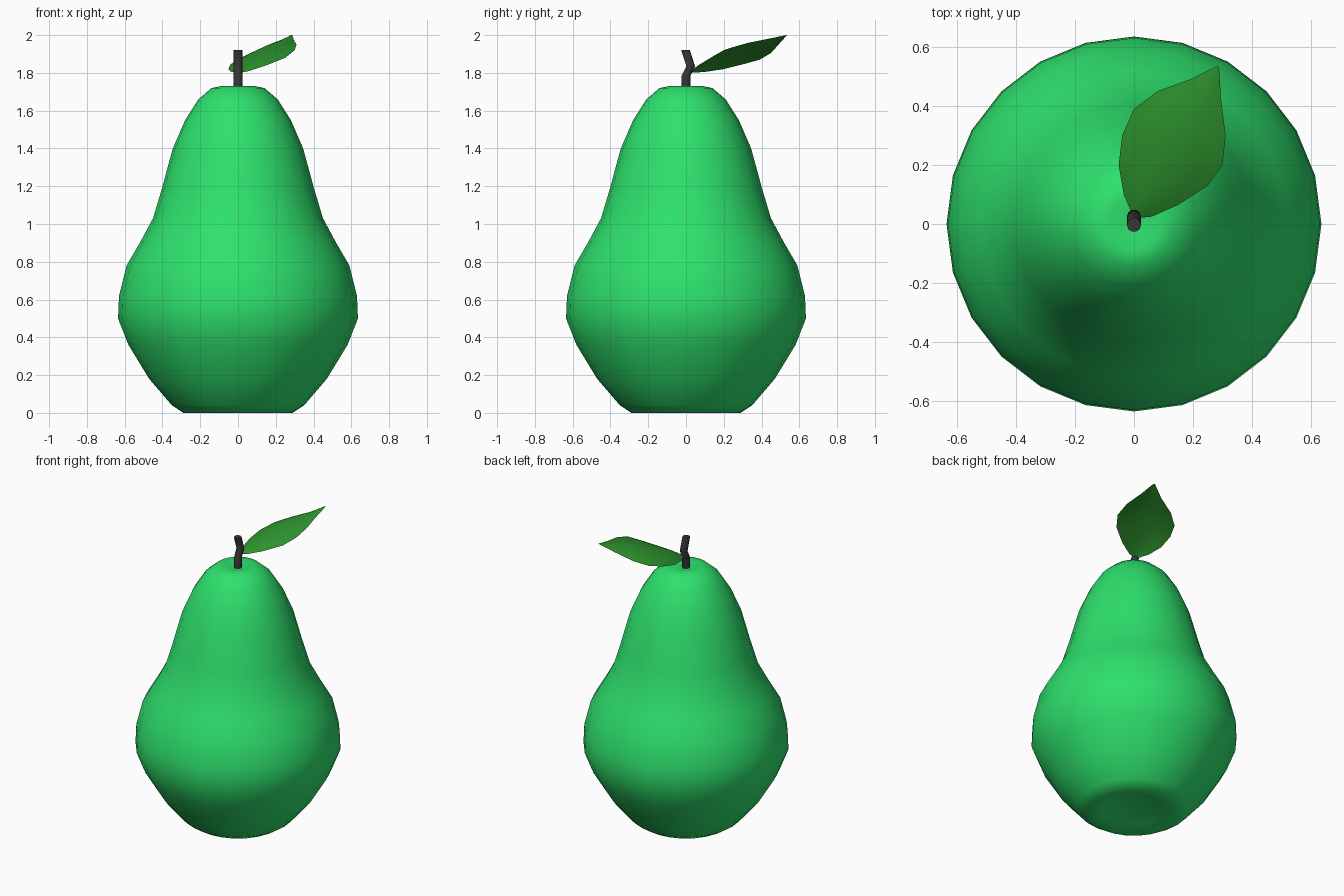
import bpy, bmesh, math
from mathutils import Vector

cube = bpy.data.objects.get("Cube")
if cube:
    bpy.data.objects.remove(cube, do_unlink=True)


def make_material(name, rgb):
    mat = bpy.data.materials.new(name)
    mat.use_nodes = True
    mat.diffuse_color = (*rgb, 1)
    mat.node_tree.nodes["Principled BSDF"].inputs["Base Color"].default_value = (*rgb, 1)
    return mat


def finish(name, bm, mat, angle):
    bmesh.ops.recalc_face_normals(bm, faces=bm.faces)
    mesh = bpy.data.meshes.new(name)
    bm.to_mesh(mesh)
    bm.free()
    mesh.materials.append(mat)
    obj = bpy.data.objects.new(name, mesh)
    bpy.context.collection.objects.link(obj)
    bpy.ops.object.select_all(action="DESELECT")
    obj.select_set(True)
    bpy.context.view_layer.objects.active = obj
    bpy.ops.object.shade_smooth_by_angle(angle=math.radians(angle))
    return obj


def loft(bm, rings, closed):
    """Join rows of points with quads."""
    rows = [[bm.verts.new(p) for p in ring] for ring in rings]
    for a, b in zip(rows, rows[1:]):
        n = len(a)
        for i in range(n if closed else n - 1):
            j = (i + 1) % n
            bm.faces.new((a[i], a[j], b[j], b[i]))
    return rows


def circle(centre, radius, sides):
    angles = [2 * math.pi * i / sides for i in range(sides)]
    return [Vector(centre) + Vector((radius * math.cos(a), radius * math.sin(a), 0)) for a in angles]


skin = make_material("pear green", (0.027, 0.75, 0.15))
leaf_green = make_material("leaf green", (0.027, 0.30, 0.027))
bark = make_material("stem grey", (0.04, 0.037, 0.042))

# Fruit: turned profile of (radius, height), with dimpled ends
profile = [(0.10, 0.04), (0.20, 0.015), (0.29, 0.0), (0.35, 0.04), (0.47, 0.18), (0.58, 0.36),
           (0.635, 0.5), (0.63, 0.62), (0.59, 0.78), (0.52, 0.9), (0.45, 1.03), (0.405, 1.18),
           (0.345, 1.4), (0.28, 1.55), (0.21, 1.66), (0.14, 1.72), (0.09, 1.73), (0.03, 1.715)]
bm = bmesh.new()
rows = loft(bm, [circle((0, 0, z), r, 24) for r, z in profile], True)
bm.faces.new(rows[0])
bm.faces.new(rows[-1])
finish("fruit", bm, skin, 60)

# Stem: bent tube
path = [(0, 0, 1.70), (0, 0, 1.785), (0, 0.025, 1.835), (0, -0.003, 1.922)]
bm = bmesh.new()
rows = loft(bm, [circle(p, 0.024, 10) for p in path], True)
bm.faces.new(rows[0])
bm.faces.new(rows[-1])
finish("stem", bm, bark, 50)

# Leaf: thin sheet between two edge curves, bowed across its width
left_edge = [(0, 0.02, 1.8), (-0.035, 0.1, 1.805), (-0.052, 0.2, 1.82), (-0.04, 0.3, 1.845),
             (0, 0.39, 1.87), (0.08, 0.45, 1.905), (0.19, 0.49, 1.95), (0.28, 0.535, 2.0)]
right_edge = [(0.01, 0.02, 1.8), (0.06, 0.025, 1.81), (0.15, 0.065, 1.84), (0.25, 0.13, 1.88),
              (0.3, 0.2, 1.92), (0.31, 0.3, 1.95), (0.295, 0.42, 1.975), (0.288, 0.53, 2.0)]
bow = 0.04
steps = 6
rings = []
for k, (a, b) in enumerate(zip(left_edge, right_edge)):
    along = math.sin(math.pi * k / (len(left_edge) - 1))
    rings.append([Vector(a).lerp(Vector(b), i / steps)
                  + Vector((0, 0, bow * along * math.sin(math.pi * i / steps)))
                  for i in range(steps + 1)])
bm = bmesh.new()
loft(bm, rings, False)
finish("leaf", bm, leaf_green, 60)
